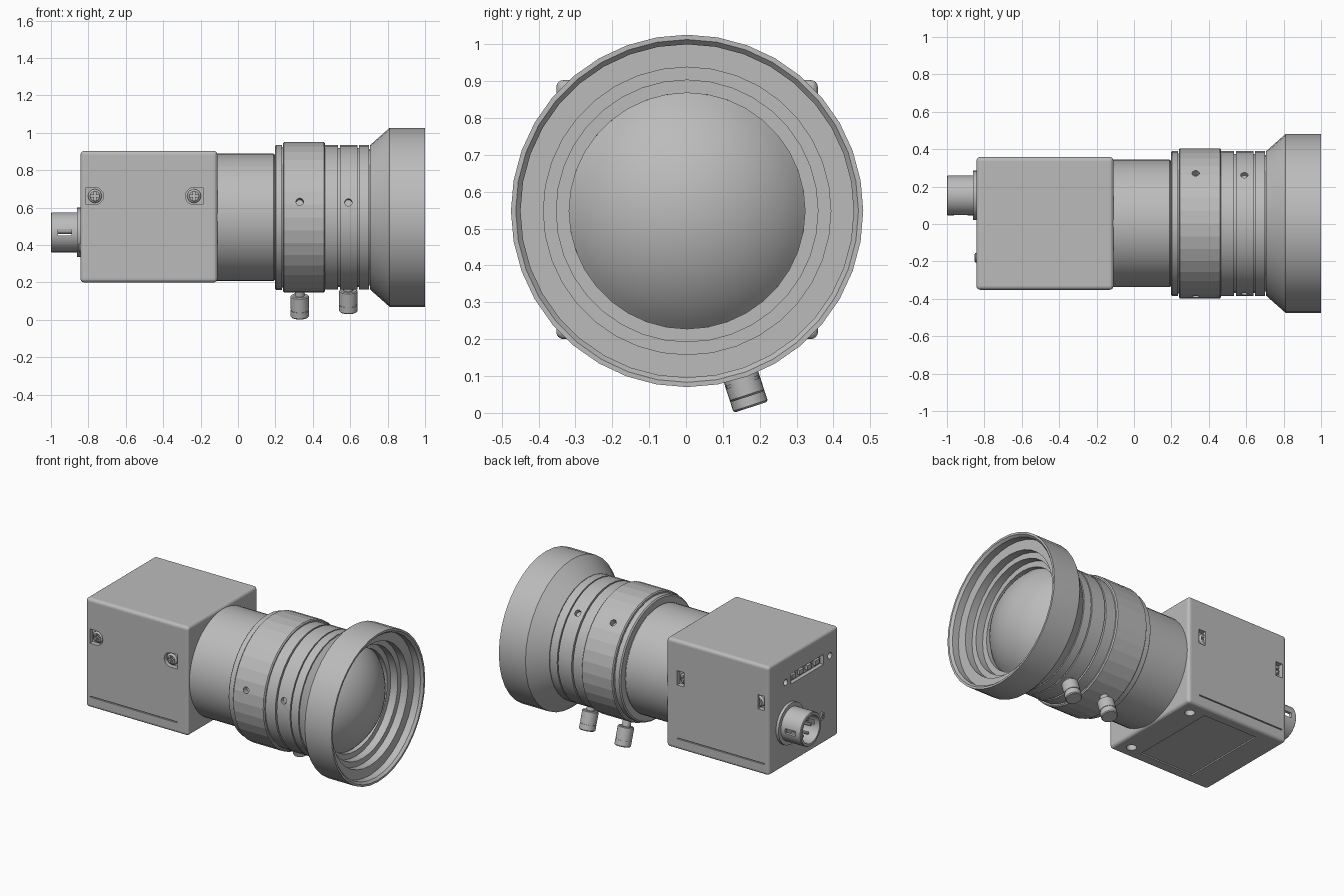
import bpy, bmesh, math
from mathutils import Vector, Matrix

if "Cube" in bpy.data.objects:
    bpy.data.objects.remove(bpy.data.objects["Cube"], do_unlink=True)

grey = bpy.data.materials.new("plain_grey")
grey.use_nodes = True
colour = (0.5, 0.5, 0.5, 1)
grey.diffuse_color = colour
grey.node_tree.nodes["Principled BSDF"].inputs["Base Color"].default_value = colour

AXIS_Y, AXIS_Z = 0.003, 0.548


def add_object(name, bm, smooth=False):
    bmesh.ops.recalc_face_normals(bm, faces=bm.faces)
    mesh = bpy.data.meshes.new(name)
    bm.to_mesh(mesh)
    bm.free()
    mesh.materials.append(grey)
    obj = bpy.data.objects.new(name, mesh)
    bpy.context.collection.objects.link(obj)
    if smooth:
        smooth_by_angle(obj)
    return obj


def activate(obj):
    bpy.ops.object.select_all(action='DESELECT')
    obj.select_set(True)
    bpy.context.view_layer.objects.active = obj


def smooth_by_angle(obj):
    activate(obj)
    bpy.ops.object.shade_smooth_by_angle(angle=math.radians(30))


def lathe(name, profile, origin=(0, AXIS_Y, AXIS_Z), axis=(1, 0, 0), sides=36, smooth=True):
    """Revolve (distance along axis, radius) points into a closed solid."""
    bm = bmesh.new()
    points = [(profile[0][0], 0)] + list(profile) + [(profile[-1][0], 0)]
    verts = [bm.verts.new((r, 0, d)) for d, r in points]
    edges = [bm.edges.new(pair) for pair in zip(verts, verts[1:])]
    bmesh.ops.spin(bm, geom=verts + edges, cent=(0, 0, 0), axis=(0, 0, 1),
                   angle=math.tau, steps=sides, use_duplicate=False)
    bmesh.ops.remove_doubles(bm, verts=bm.verts, dist=1e-5)
    turn = Vector(axis).to_track_quat('Z', 'Y').to_matrix().to_4x4()
    bm.transform(Matrix.Translation(origin) @ turn)
    return add_object(name, bm, smooth)


def cylinder(name, start, end, radius, origin, axis, sides=20):
    return lathe(name, [(start, radius), (end, radius)], origin, axis, sides)


def box(name, low, high, bevel=0.0):
    low, high = Vector(low), Vector(high)
    bm = bmesh.new()
    bmesh.ops.create_cube(bm, size=1)
    bm.transform(Matrix.Translation((low + high) / 2) @ Matrix.Diagonal((*(high - low), 1)))
    if bevel:
        bmesh.ops.bevel(bm, geom=bm.edges[:], offset=bevel, segments=4, profile=0.5, affect='EDGES')
    return add_object(name, bm)


def cut(target, cutter):
    activate(target)
    mod = target.modifiers.new("cut", 'BOOLEAN')
    mod.object = cutter
    mod.solver = 'EXACT'
    bpy.ops.object.modifier_apply(modifier=mod.name)
    bpy.data.objects.remove(cutter, do_unlink=True)


def screw(name, origin, axis, radius, height):
    """Domed screw head with a cross recess; origin is the recess floor."""
    head = lathe(name, [(-0.005, radius), (height * 0.6, radius), (height, radius * 0.7)],
                 origin, axis, 20)
    turn = Vector(axis).to_track_quat('Z', 'Y').to_matrix().to_4x4()
    long, thin = radius * 0.65, radius * 0.16
    for sx, sy in ((long, thin), (thin, long)):
        slot = box("slot", (-sx, -sy, height * 0.4), (sx, sy, height * 2))
        slot.data.transform(Matrix.Translation(origin) @ turn)
        cut(head, slot)


# Camera body
X0, X1, Y0, Y1, Z0, Z1 = -0.842, -0.11, -0.352, 0.358, 0.2, 0.903
body = box("camera_body", (X0, Y0, Z0), (X1, Y1, Z1), 0.02)

# Side screws in D-shaped pockets, and the seam near the bottom of each side
for side, face in ((-1, Y0), (1, Y1)):
    deep = 0.03
    for x, edge in ((-0.765, -0.812), (-0.235, -0.187)):
        place, axis = (x, face, 0.662), (0, side, 0)
        ys = sorted((face - side * deep, face + side * 0.05))
        cut(body, cylinder("pocket", -deep, 0.05, 0.046, place, axis))
        cut(body, box("pocket", (min(x, edge), ys[0], 0.616), (max(x, edge), ys[1], 0.708)))
        screw("side_screw", (x, face - side * deep, 0.662), axis, 0.037, 0.024)
    ys = sorted((face - side * 0.008, face + side * 0.02))
    cut(body, box("seam", (-0.81, ys[0], 0.268), (-0.19, ys[1], 0.275)))

# Back panel: switch slot, small holes and one small screw
cut(body, box("slot", (-0.9, -0.2, 0.71), (X0 + 0.025, 0.13, 0.775)))
for y in (-0.15, -0.07, 0.01, 0.09):
    box("slot_switch", (X0 + 0.008, y - 0.022, 0.728), (X0 + 0.03, y + 0.022, 0.757))
for y in (-0.265, 0.185):
    cut(body, cylinder("hole", -0.03, 0.05, 0.02, (X0, y, 0.742), (-1, 0, 0), 16))
screw("back_screw", (X0, -0.18, 0.385), (-1, 0, 0), 0.026, 0.01)

# Bottom: shallow panel, tapped holes and screws
cut(body, box("panel", (-0.67, -0.28, 0.1), (-0.285, 0.29, Z0 + 0.008)))
down = (0, 0, -1)
for x, y, r in ((-0.2, 0.26, 0.03), (-0.2, -0.26, 0.03), (-0.235, 0.14, 0.02),
                (-0.235, -0.17, 0.02), (-0.765, 0.003, 0.034),
                (-0.765, 0.165, 0.02), (-0.765, -0.155, 0.02)):
    cut(body, cylinder("hole", -0.04, 0.05, r, (x, y, Z0), down, 20))
for y in (-0.27, 0.275):
    cut(body, cylinder("hole", -0.02, 0.05, 0.042, (-0.76, y, Z0), down, 20))
    screw("bottom_screw", (-0.76, y, Z0 + 0.02), down, 0.036, 0.018)

# Round connector on the back with pins and side windows
plug = (X0, 0.153, 0.468)
back = (-1, 0, 0)
cylinder("connector_flange", -0.01, 0.018, 0.132, plug, back, 32)
shell = lathe("connector_shell", [(0, 0.107), (0.154, 0.107), (0.158, 0.103), (0.158, 0.088), (0.04, 0.088)],
              plug, back, 32)
cut(shell, box("window", (-0.962, -0.1, 0.452), (-0.89, 0.4, 0.484)))
smooth_by_angle(shell)
for i in range(6):
    a = math.tau * i / 6
    spot = (X0, plug[1] + 0.052 * math.cos(a), plug[2] + 0.052 * math.sin(a))
    cylinder("connector_pin", 0.03, 0.12, 0.01, spot, back, 10)

# Lens barrel
lathe("lens_mount", [(-0.13, 0.341), (0.19, 0.341), (0.195, 0.336), (0.21, 0.336)], sides=48)
lathe("rear_ring", [(0.197, 0.38), (0.204, 0.388), (0.235, 0.388), (0.235, 0.375), (0.25, 0.375)])
focus_ring = lathe("focus_ring", [(0.24, 0.395), (0.246, 0.402), (0.459, 0.402), (0.465, 0.395)],
                   smooth=False)
lathe("middle_ring", [(0.46, 0.387), (0.535, 0.387), (0.535, 0.372), (0.55, 0.372)])
iris_ring = lathe("iris_ring", [(0.545, 0.387), (0.64, 0.387)])
lathe("front_ring", [(0.63, 0.372), (0.647, 0.372), (0.647, 0.387), (0.7, 0.387), (0.7, 0.365), (0.72, 0.365)])

# Set-screw holes and thumb screws, spaced by thirds around the two rings
for ring, x, tip in ((focus_ring, 0.33, 0.56), (iris_ring, 0.59, 0.53)):
    for degrees in (48, 168, -72):
        a = math.radians(degrees)
        axis = (0, math.cos(a), math.sin(a))
        centre = (x, AXIS_Y, AXIS_Z)
        if degrees > 0:
            cut(ring, cylinder("hole", 0.36, 0.45, 0.02, centre, axis, 16))
        else:
            lathe("thumb_screw", [(0.36, 0.026), (tip - 0.12, 0.026), (tip - 0.12, 0.044),
                                  (tip - 0.115, 0.049), (tip - 0.045, 0.049), (tip - 0.045, 0.046),
                                  (tip - 0.038, 0.046), (tip - 0.038, 0.049), (tip - 0.005, 0.049),
                                  (tip, 0.044)], centre, axis, 24)
smooth_by_angle(iris_ring)

# Flared hood with stepped recess
lathe("lens_hood", [(0.705, 0.385), (0.81, 0.478), (1.0, 0.478), (1.0, 0.465), (0.985, 0.452),
                    (0.94, 0.452), (0.94, 0.39), (0.89, 0.39), (0.89, 0.355), (0.84, 0.355),
                    (0.84, 0.32), (0.8, 0.32)])

# Bulging front glass: a spherical cap
sphere_r, rim = 0.418, math.radians(50)
cap = [(sphere_r * (math.cos(t) - math.cos(rim)), sphere_r * math.sin(t))
       for t in (rim * (1 - i / 12) for i in range(12))]
lathe("front_glass", cap + [(sphere_r * (1 - math.cos(rim)), 0.0)], origin=(0.81, AXIS_Y, AXIS_Z), sides=48)
